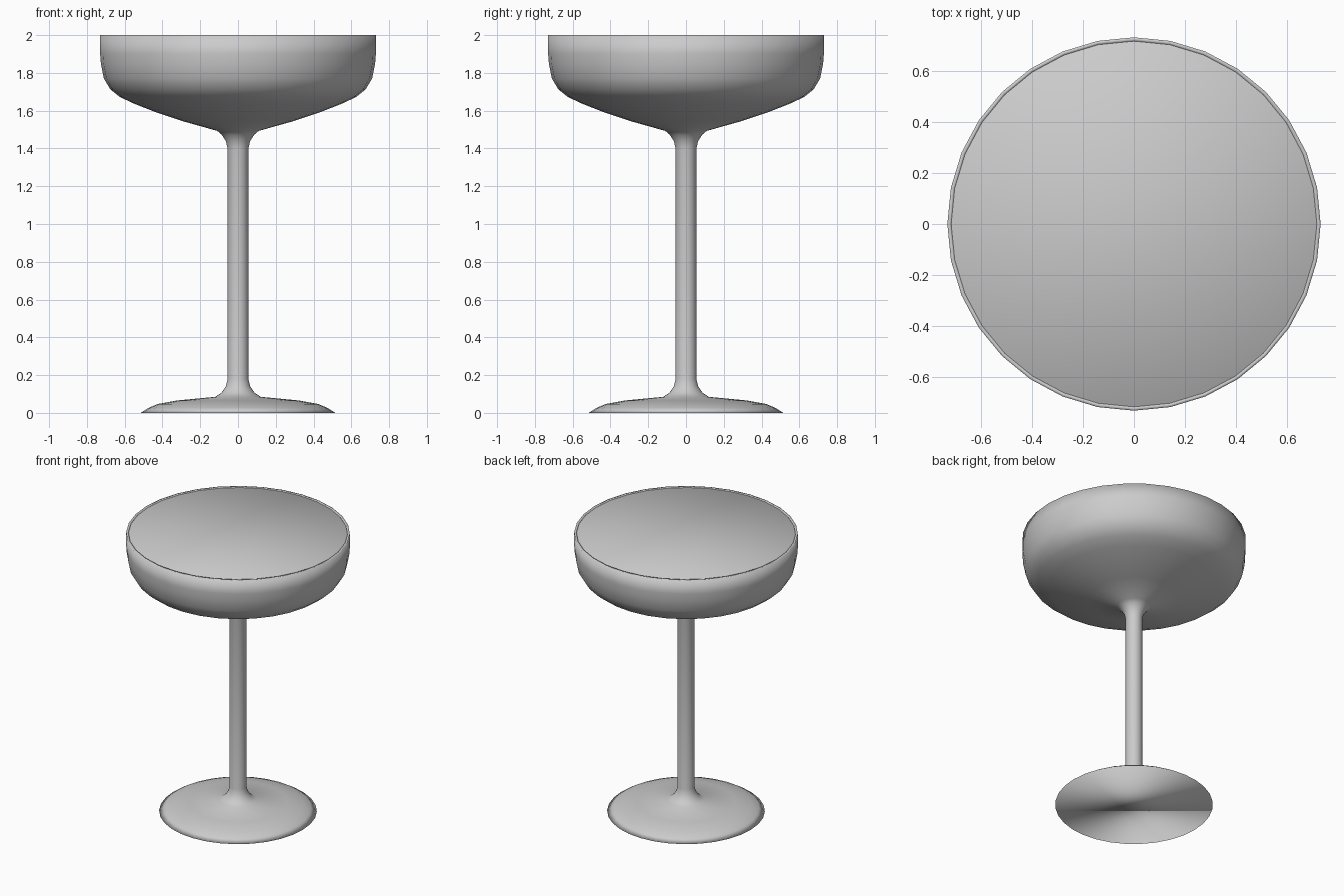
import bpy
import bmesh
from math import cos, sin, tau

if "Cube" in bpy.data.objects:
    bpy.data.objects.remove(bpy.data.objects["Cube"])

SIDES = 32


def lathe(name, profile, cap_start=True, cap_end=True):
    """Turn an (r, z) profile around the z axis, ends closed by flat caps."""
    bm = bmesh.new()
    rings = [[bm.verts.new((r * cos(tau * i / SIDES), r * sin(tau * i / SIDES), z))
              for i in range(SIDES)] for r, z in profile]
    for a, b in zip(rings, rings[1:]):
        for i in range(SIDES):
            j = (i + 1) % SIDES
            bm.faces.new((a[i], a[j], b[j], b[i]))
    if cap_start:
        bm.faces.new(rings[0][::-1])
    if cap_end:
        bm.faces.new(rings[-1])
    bmesh.ops.recalc_face_normals(bm, faces=bm.faces)
    for f in bm.faces:
        f.smooth = True
    mesh = bpy.data.meshes.new(name)
    bm.to_mesh(mesh)
    bm.free()
    obj = bpy.data.objects.new(name, mesh)
    bpy.context.collection.objects.link(obj)
    return obj


# Glass: foot, stem, bowl outside, rim, bowl inside
foot = [(0.515, 0), (0.475, 0.026), (0.425, 0.047), (0.32, 0.066), (0.12, 0.085)]
stem = [(0.086, 0.108), (0.064, 0.142), (0.055, 0.18),
        (0.055, 1.40), (0.064, 1.438), (0.085, 1.472)]
bowl = [(0.11, 1.493), (0.295, 1.545), (0.43, 1.59), (0.55, 1.637),
        (0.625, 1.672), (0.675, 1.712), (0.71, 1.77), (0.726, 1.85),
        (0.73, 1.90), (0.73, 2.0)]
inside = [(0.715, 2.0), (0.715, 1.90), (0.695, 1.775), (0.615, 1.685),
          (0.43, 1.608), (0.11, 1.515)]
lathe("coupe_glass", foot + stem + bowl + inside)

# Drink filling the bowl almost to the rim
lathe("drink", [(0.10, 1.52), (0.43, 1.612), (0.613, 1.69), (0.693, 1.78),
                (0.714, 1.90), (0.722, 1.988), (0.715, 1.995)])
